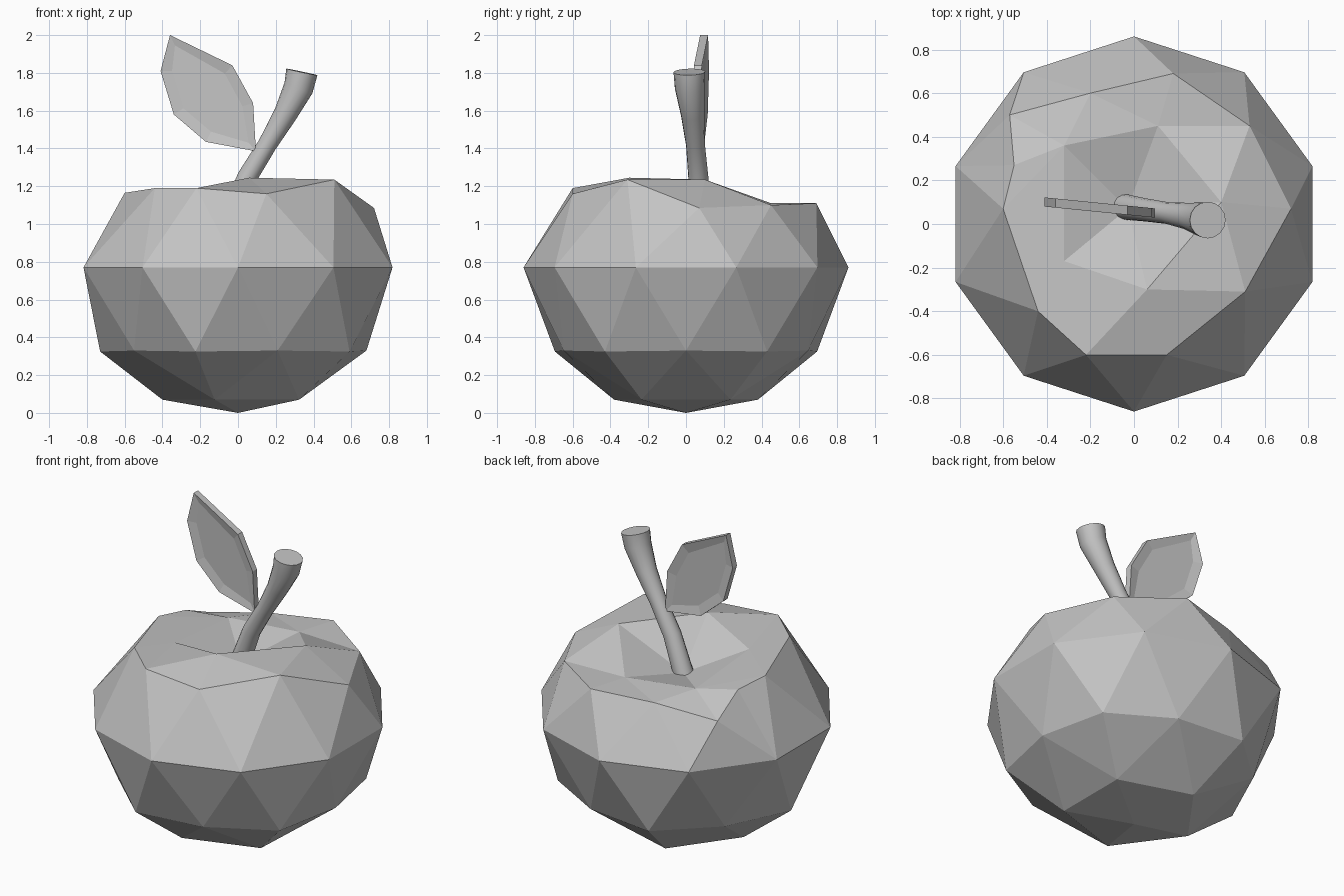
import bpy, bmesh
from math import cos, sin, pi, radians
from mathutils import Vector

cube = bpy.data.objects.get("Cube")
if cube:
    bpy.data.objects.remove(cube, do_unlink=True)

grey = bpy.data.materials.new("plain_grey")
grey.use_nodes = True
grey.diffuse_color = (0.55, 0.55, 0.55, 1)
for node in grey.node_tree.nodes:
    if node.type == 'BSDF_PRINCIPLED':
        node.inputs["Base Color"].default_value = grey.diffuse_color


def finish(bm, name):
    bmesh.ops.recalc_face_normals(bm, faces=bm.faces[:])
    mesh = bpy.data.meshes.new(name)
    bm.to_mesh(mesh)
    bm.free()
    mesh.materials.append(grey)
    obj = bpy.data.objects.new(name, mesh)
    bpy.context.collection.objects.link(obj)
    return obj


def build_fruit():
    bm = bmesh.new()
    bmesh.ops.create_icosphere(bm, subdivisions=2, radius=1)
    original = {v: v.co.normalized() for v in bm.verts}

    def find(height, degrees):
        r, a = (1 - height ** 2) ** 0.5, radians(degrees)
        target = Vector((r * cos(a), r * sin(a), height))
        return min(original, key=lambda v: (original[v] - target).length)

    # Regular lower half: sphere height -> radius, new height
    rings = [(-1, 0, 0), (-.851, .4, .07), (-.526, .68, .33),
             (-.447, .73, .325), (0, .86, .77)]
    for v, p in original.items():
        if p.z < .1:
            _, r, z = min(rings, key=lambda k: abs(k[0] - p.z))
            flat = Vector((p.x, p.y, 0))
            v.co = (flat.normalized() * r if r else flat * 0) + Vector((0, 0, z))

    # Uneven shoulder, rim and dimple
    shoulder = [(.72, .07, 1.085), (.53, .45, 1.1), (.18, .69, 1.11),
                (-.2, .6, 1.09), (-.57, .5, 1.035), (-.6, .07, 1.165),
                (-.44, -.4, 1.19), (-.22, -.6, 1.19), (.15, -.6, 1.16),
                (.51, -.31, 1.235)]
    rim = [(.4, .1, 1.235), (.11, .45, 1.11), (-.32, .36, 1.12),
           (-.32, -.17, 1.165), (.06, -.3, 1.245)]
    for i, co in enumerate(shoulder):
        find(.526 if i % 2 else .447, 36 * i).co = co
    for i, co in enumerate(rim):
        find(.851, 72 * i).co = co
    find(1, 0).co = (-.03, .07, 1.03)

    # Small extra kink on the shoulder edge
    a, b = find(.447, 144), find(.526, 180)
    edge = bm.edges.get((a, b))
    if edge:
        _, kink = bmesh.utils.edge_split(edge, a, .5)
        kink.co = (-.55, .27, 1.14)
        for face in list(kink.link_faces):
            far = max(face.verts, key=lambda v: v not in (a, b, kink))
            bmesh.utils.face_split(face, kink, far)
    return finish(bm, "fruit_body")


def build_stem(sides=16):
    bm = bmesh.new()
    # Centre line points with radius
    path = [(-.05, .08, 1.0, .06), (.05, .065, 1.25, .053),
            (.155, .05, 1.42, .05), (.25, .035, 1.58, .062),
            (.32, .02, 1.72, .079), (.338, .018, 1.805, .084)]
    points = [Vector(p[:3]) for p in path]
    loops = []
    for i, p in enumerate(points):
        along = points[min(i + 1, len(path) - 1)] - points[max(i - 1, 0)]
        u = Vector((0, 1, 0)).cross(along).normalized()
        w = along.cross(u).normalized()
        r = path[i][3]
        loops.append([bm.verts.new(p + r * (u * cos(t) + w * sin(t)))
                      for t in (2 * pi * k / sides for k in range(sides))])
    for lo, hi in zip(loops, loops[1:]):
        for k in range(sides):
            n = (k + 1) % sides
            bm.faces.new((lo[k], lo[n], hi[n], hi[k])).smooth = True
    bm.faces.new(loops[-1])
    bm.faces.new(loops[0][::-1])
    return finish(bm, "stem")


def build_leaf():
    bm = bmesh.new()
    outline = [(.095, 1.385), (.08, 1.64), (-.03, 1.84), (-.36, 2.0),
               (-.41, 1.81), (-.34, 1.58), (-.17, 1.435)]
    front, back = [[bm.verts.new((x, .06 - .1 * x + side, z)) for x, z in outline]
                   for side in (-.021, .021)]
    panels = [bm.faces.new(front), bm.faces.new(back[::-1])]
    count = len(outline)
    for i in range(count):
        j = (i + 1) % count
        bm.faces.new((front[j], front[i], back[i], back[j]))
    bmesh.ops.recalc_face_normals(bm, faces=bm.faces[:])
    # Shallow dished panel on both sides
    bmesh.ops.inset_individual(bm, faces=panels, thickness=.06, depth=-.012)
    return finish(bm, "leaf")


build_fruit()
build_stem()
build_leaf()
